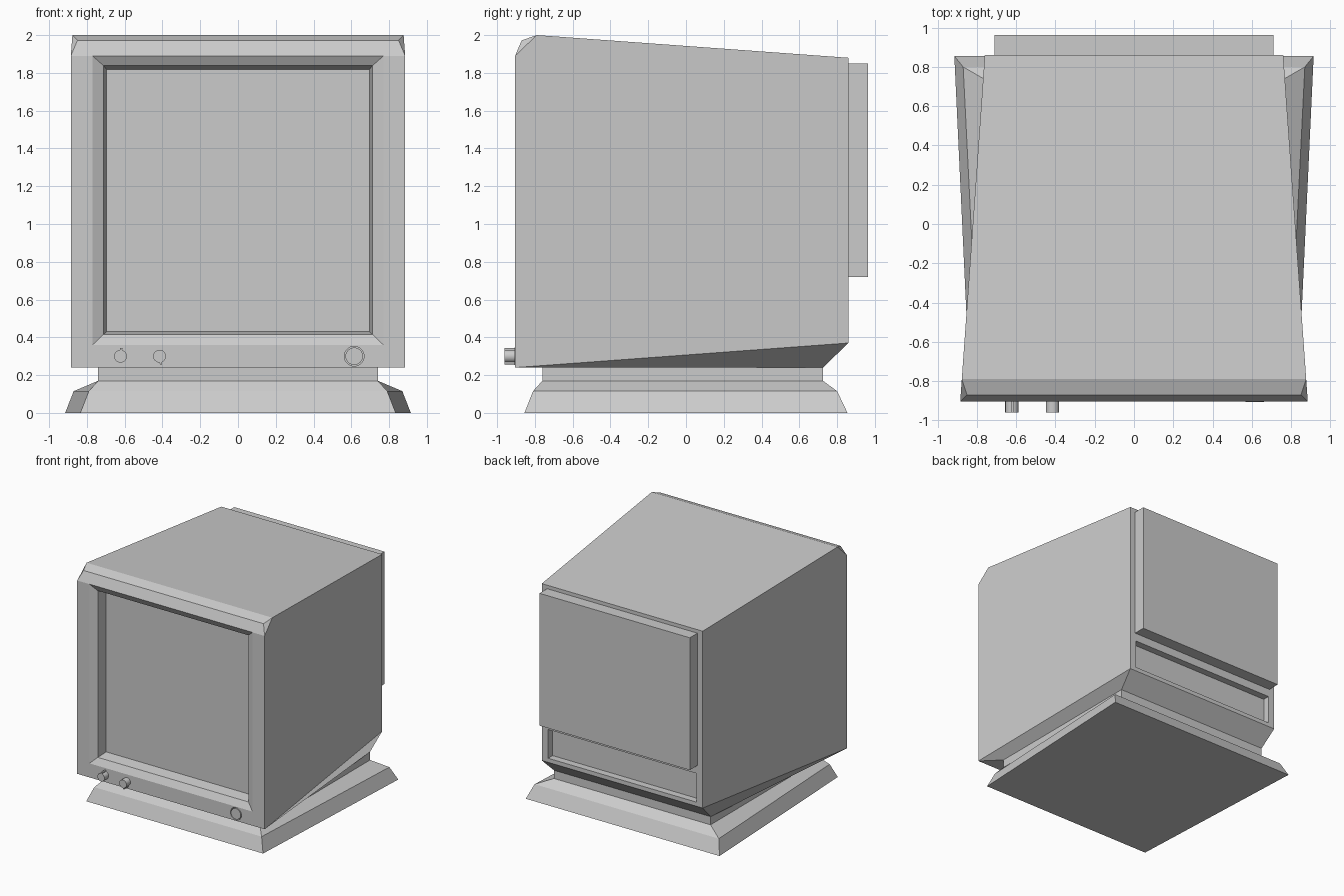
import bpy, bmesh, math
from mathutils import Matrix, Vector

if "Cube" in bpy.data.objects:
    bpy.data.objects.remove(bpy.data.objects["Cube"])


def mesh_object(name, verts, faces):
    me = bpy.data.meshes.new(name)
    me.from_pydata(verts, [], faces)
    bm = bmesh.new()
    bm.from_mesh(me)
    bmesh.ops.recalc_face_normals(bm, faces=bm.faces)
    bm.to_mesh(me)
    bm.free()
    ob = bpy.data.objects.new(name, me)
    bpy.context.collection.objects.link(ob)
    return ob


def box(name, x0, x1, y0, y1, z0, z1):
    v = [(x, y, z) for z in (z0, z1) for x, y in ((x0, y0), (x1, y0), (x1, y1), (x0, y1))]
    f = [(0, 1, 2, 3), (4, 5, 6, 7)] + [(i, (i + 1) % 4, (i + 1) % 4 + 4, i + 4) for i in range(4)]
    return mesh_object(name, v, f)


def disc(name, x, z, r, y0, y1, sides=24):
    """Cylinder along y."""
    v = [(x + r * math.cos(math.tau * i / sides), y, z + r * math.sin(math.tau * i / sides))
         for y in (y0, y1) for i in range(sides)]
    f = [tuple(range(sides)), tuple(range(sides, 2 * sides))]
    f += [(i, (i + 1) % sides, (i + 1) % sides + sides, i + sides) for i in range(sides)]
    ob = mesh_object(name, v, f)
    bpy.context.view_layer.objects.active = ob
    ob.select_set(True)
    bpy.ops.object.shade_smooth_by_angle(angle=math.radians(40))
    ob.select_set(False)
    return ob


def cut(ob, cutter):
    mod = ob.modifiers.new("cut", 'BOOLEAN')
    mod.operation = 'DIFFERENCE'
    mod.solver = 'EXACT'
    mod.object = cutter
    bpy.context.view_layer.objects.active = ob
    bpy.ops.object.modifier_apply(modifier=mod.name)
    bpy.data.objects.remove(cutter)


FRONT, BACK = -0.905, 0.86

# Housing: each named point exists on the left (0) and right (1)
half = {
    'fb': (0.885, FRONT, 0.24), 'ft': (0.885, FRONT, 1.89),        # front corners
    'lip': (0.85, -0.87, 1.972), 'top': (0.877, -0.79, 2.0),       # chamfered top edge
    'bt': (0.76, BACK, 1.88), 'bb': (0.76, BACK, 0.37),            # back corners
    'nb': (0.74, 0.725, 0.24), 'nf': (0.74, -0.76, 0.24),          # underside
    'h0b': (0.77, FRONT, 0.36), 'h0t': (0.77, FRONT, 1.89),        # screen opening
    'h1b': (0.712, -0.875, 0.415), 'h1t': (0.712, -0.875, 1.838),
    'h2b': (0.695, -0.775, 0.432), 'h2t': (0.695, -0.775, 1.817),
}
names = list(half)
verts = [(s * x, y, z) for x, y, z in half.values() for s in (-1, 1)]


def ids(side, *keys):
    return [names.index(k) * 2 + side for k in keys]


def across(a, b):
    return ids(0, a) + ids(1, a) + ids(1, b) + ids(0, b)


faces = []
for s in (0, 1):
    faces += [ids(s, 'fb', 'bb', 'bt', 'top', 'ft'), ids(s, 'ft', 'top', 'lip'),
              ids(s, 'fb', 'bb', 'nb', 'nf'),
              ids(s, 'fb', 'ft', 'h0t', 'h0b'),
              ids(s, 'h0b', 'h0t', 'h1t', 'h1b'), ids(s, 'h1b', 'h1t', 'h2t', 'h2b')]
strips = [('lip', 'top'), ('top', 'bt'), ('bt', 'bb'), ('bb', 'nb'), ('nb', 'nf'), ('nf', 'fb'),
          ('fb', 'h0b'), ('h0b', 'h1b'), ('h1b', 'h2b'), ('h0t', 'h1t'), ('h1t', 'h2t'), ('h2b', 'h2t')]
faces += [across(a, b) for a, b in strips]
faces.append(ids(0, 'lip', 'ft', 'h0t') + ids(1, 'h0t', 'ft', 'lip'))
housing = mesh_object("housing", verts, faces)

# Rear slot and power button recess
cut(housing, box("slot_cutter", -0.70, 0.70, 0.80, 0.92, 0.405, 0.65))
cut(housing, disc("button_cutter", 0.615, 0.30, 0.052, -0.95, -0.885, 32))
disc("power_button", 0.615, 0.30, 0.046, -0.907, -0.883, 32)

# Screen and rear panel
box("screen", -0.695, 0.695, -0.785, -0.774, 0.432, 1.817)
box("rear_panel", -0.71, 0.71, BACK - 0.005, 0.963, 0.72, 1.85)

# Base: rings of (z, front half width, front y, back half width, back y)
rings = [(0, 0.835, -0.855, 0.915, 0.855), (0.115, 0.79, -0.81, 0.87, 0.80),
         (0.17, 0.74, -0.76, 0.74, 0.725), (0.24, 0.74, -0.76, 0.74, 0.725)]
bv, bf = [], [(0, 1, 2, 3), (12, 13, 14, 15)]
for z, fw, fy, bw, by in rings:
    bv += [(-fw, fy, z), (fw, fy, z), (bw, by, z), (-bw, by, z)]
for r in range(3):
    bf += [(r * 4 + i, r * 4 + (i + 1) % 4, r * 4 + 4 + (i + 1) % 4, r * 4 + 4 + i) for i in range(4)]
mesh_object("swivel_base", bv, bf)

# Control knobs, each with a small pointer ridge
for side, x, angle in (("left", -0.622, 5), ("right", -0.415, 170)):
    disc(side + "_knob", x, 0.30, 0.034, -0.96, FRONT + 0.005, 16)
    ridge = box(side + "_knob_pointer", -0.006, 0.006, -0.96, FRONT, 0.02, 0.044)
    ridge.data.transform(Matrix.Translation(Vector((x, 0, 0.30))) @ Matrix.Rotation(math.radians(angle), 4, 'Y'))
